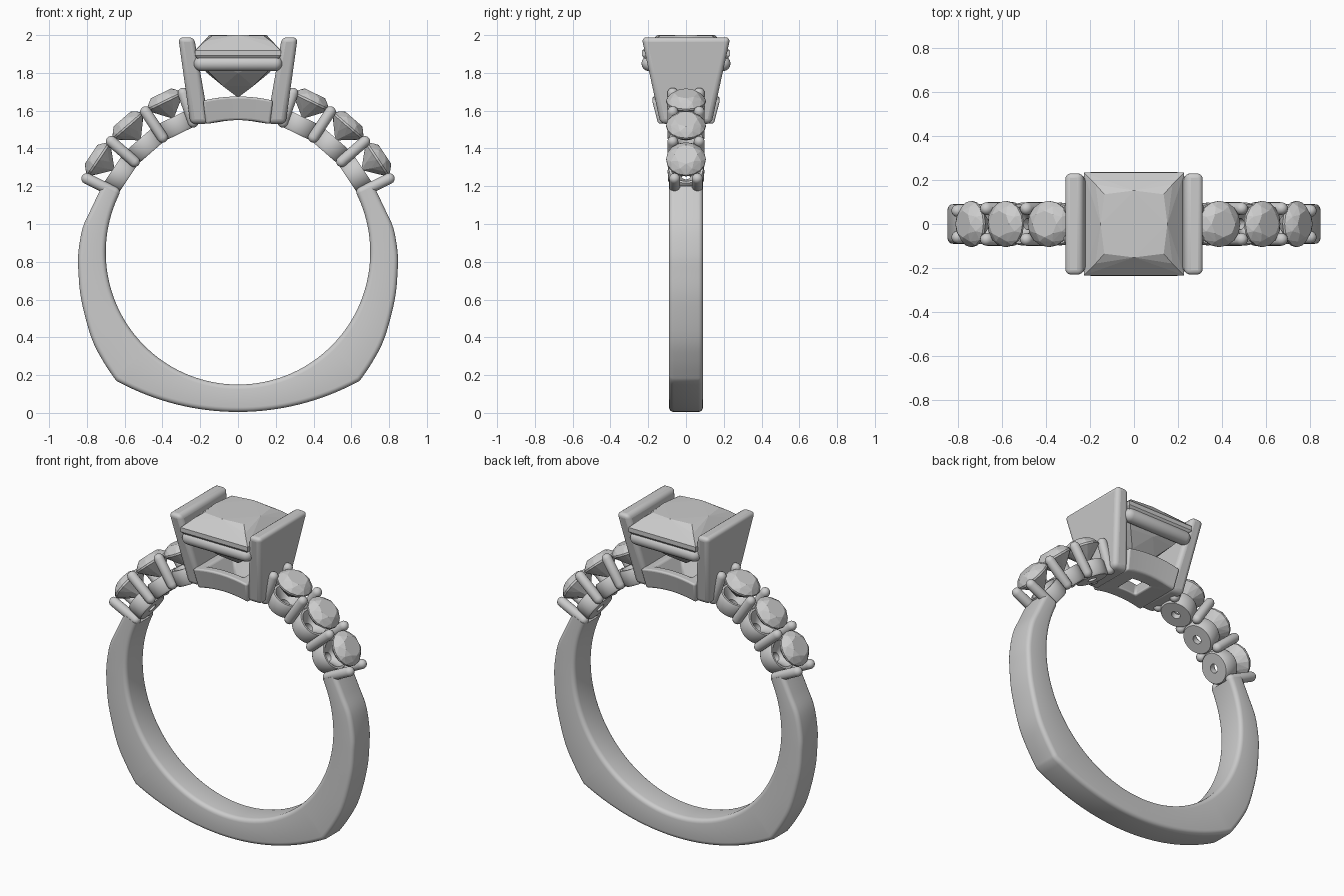
import bpy, bmesh
from math import sin, cos, pi, radians, sqrt
from mathutils import Vector, Matrix

if "Cube" in bpy.data.objects:
    bpy.data.objects.remove(bpy.data.objects["Cube"])

CZ = 0.85      # centre height of the finger hole
HOLE = 0.70    # finger hole radius


def finish(name, bm, mat=None, smooth=35, bevel=0):
    bmesh.ops.recalc_face_normals(bm, faces=bm.faces)
    me = bpy.data.meshes.new(name)
    bm.to_mesh(me)
    bm.free()
    ob = bpy.data.objects.new(name, me)
    bpy.context.collection.objects.link(ob)
    if mat:
        ob.matrix_world = mat
    if smooth:
        me.shade_smooth()
        me.set_sharp_from_angle(angle=radians(smooth))
    if bevel:
        m = ob.modifiers.new("round_edges", 'BEVEL')
        m.width, m.segments, m.limit_method = bevel, 4, 'ANGLE'
        m.angle_limit = radians(40)
    return ob


def loft(name, rings, wrap=False, **kw):
    """Skin a list of equal closed rings; cap the ends or join last to first."""
    bm = bmesh.new()
    vs = [[bm.verts.new(p) for p in r] for r in rings]
    n = len(rings[0])
    for a, b in zip(vs, vs[1:] + vs[:1] if wrap else vs[1:]):
        for i in range(n):
            bm.faces.new((a[i], a[(i + 1) % n], b[(i + 1) % n], b[i]))
    if not wrap:
        bm.faces.new(vs[0])
        bm.faces.new(vs[-1])
    return finish(name, bm, **kw)


def lathe(name, profile, n=24, **kw):
    rings = [[(r * cos(2 * pi * i / n), r * sin(2 * pi * i / n), z) for i in range(n)]
             for r, z in profile]
    return loft(name, rings, **kw)


def capsule(name, r, z0, z1, **kw):
    arc = [radians(a) for a in (5, 25, 45, 67, 90)]
    prof = [(r * sin(a), z0 + r - r * cos(a)) for a in arc]
    prof += [(r * sin(a), z1 - r + r * cos(a)) for a in reversed(arc)]
    return lathe(name, prof, n=16, **kw)


def hull(name, pts, **kw):
    bm = bmesh.new()
    for p in pts:
        bm.verts.new(p)
    bmesh.ops.convex_hull(bm, input=bm.verts)
    return finish(name, bm, smooth=0, **kw)


def circle(r, z, n, off=0.0):
    return [(r * cos(2 * pi * (i + off) / n), r * sin(2 * pi * (i + off) / n), z)
            for i in range(n)]


# Shank: rounded section swept along an outline with two squared lower corners
side = [Vector(p) for p in ((.72, 1.2), (.775, 1.085), (.822, .98), (.845, .85), (.845, .75),
                            (.83, .6), (.777, .4), (.715, .275), (.645, .17))]
right = []
for i in range(len(side) - 1):
    p0, p1, p2 = side[max(i - 1, 0)], side[i], side[i + 1]
    p3 = side[min(i + 2, len(side) - 1)]
    for k in range(5):
        t = k / 5
        right.append(0.5 * (2 * p1 + (p2 - p0) * t + (2 * p0 - 5 * p1 + 4 * p2 - p3) * t * t
                            + (3 * p1 - p0 - 3 * p2 + p3) * t ** 3))
for k in range(17):
    x = .645 * (1 - k / 16)
    right.append(Vector((x, .005 + 1.34 - sqrt(1.34 ** 2 - x * x))))
outline = right + [Vector((-p.x, p.y)) for p in reversed(right[:-1])]
rings = []
for p in outline:
    d = p - Vector((0, CZ))
    R, d, f = d.length, d.normalized(), .025
    ring = []
    for q, (r, y) in enumerate(((R - f, .09 - f), (HOLE + f, .09 - f),
                                (HOLE + f, f - .09), (R - f, f - .09))):
        for k in range(5):
            a = (q + k / 4) * pi / 2
            rr = r + f * cos(a)
            ring.append((d.x * rr, y + f * sin(a), CZ + d.y * rr))
    rings.append(ring)
loft("shank", rings)

# Shoulders: three round stones in cups each side, with pairs of shared prongs
gem = (circle(.06, .935, 8) + circle(.086, .918, 8, .5) + circle(.105, .893, 16)
       + circle(.105, .882, 16) + circle(.055, .832, 8, .5) + [(0, 0, .785)])
cup = [(.026, .70), (.088, .70), (.096, .712), (.097, .78), (.09, .795), (.078, .795), (.026, .735)]
for s, label in ((1, "right"), (-1, "left")):
    def radial(deg):
        return Matrix.Translation((0, 0, CZ)) @ Matrix.Rotation(s * radians(90 - deg), 4, 'Y')
    for i, deg in enumerate((33.7, 49, 64.2)):
        hull(f"{label}_side_stone_{i + 1}", gem, mat=radial(deg))
        lathe(f"{label}_stone_cup_{i + 1}", cup, n=32, wrap=True, mat=radial(deg))
    for i, deg in enumerate((26, 41.2, 56.7, 71)):
        for y in (-1, 1):
            m = radial(deg) @ Matrix.Translation((0, y * (.06 if i == 0 else .07), 0))
            capsule(f"{label}_prong_{i + 1}_{'front' if y < 0 else 'back'}", .029, .70, .92, mat=m)

    # Slanted side wall of the head, narrowing downwards
    wall = [[(s * xi, -y, z), (s * xo, -y, z), (s * xo, y, z), (s * xi, y, z)]
            for xi, xo, y, z in ((.152, .252, .135, 1.53), (.232, .316, .235, 1.988))]
    loft(f"{label}_head_wall", wall, bevel=.026)

# Upper rails of the head
for y, label in ((-1, "front"), (1, "back")):
    m = Matrix.Translation((0, y * .195, 1.85)) @ Matrix.Rotation(pi / 2, 4, 'Y')
    capsule(f"{label}_head_rail", .041, -.235, .235, mat=m)


# Lower gallery: arched square frame with a flared opening
def square(hx, hy, r, n=8):
    c = [(-hx, -hy), (hx, -hy), (hx, hy), (-hx, hy)]
    out = []
    for (x0, y0), (x1, y1) in zip(c, c[1:] + c[:1]):
        for k in range(n):
            x, y = x0 + (x1 - x0) * k / n, y0 + (y1 - y0) * k / n
            out.append((x, y, CZ + sqrt(r * r - x * x)))
    return out


loft("lower_gallery", [square(.17, .148, .70), square(.185, .18, .825),
                       square(.125, .125, .825), square(.06, .06, .70)],
     wrap=True, bevel=.012)

# Centre stone: square cut with a raised table and pointed base
pts = [(0, 0, 1.67)]
for sx, sy in ((1, 1), (1, -1), (-1, 1), (-1, -1)):
    pts += [(sx * .228, sy * .233, 1.918), (sx * .228, sy * .233, 1.892),
            (sx * .135, sy * .135, 1.998), (sx * .175, sy * .18, 1.968),
            (sx * .15, sy * .15, 1.80), (sx * .08, sy * .08, 1.73)]
for s in (1, -1):
    pts += [(s * .152, 0, 2.0), (0, s * .152, 2.0), (s * .165, 0, 1.80), (0, s * .165, 1.80)]
hull("centre_stone", pts)
